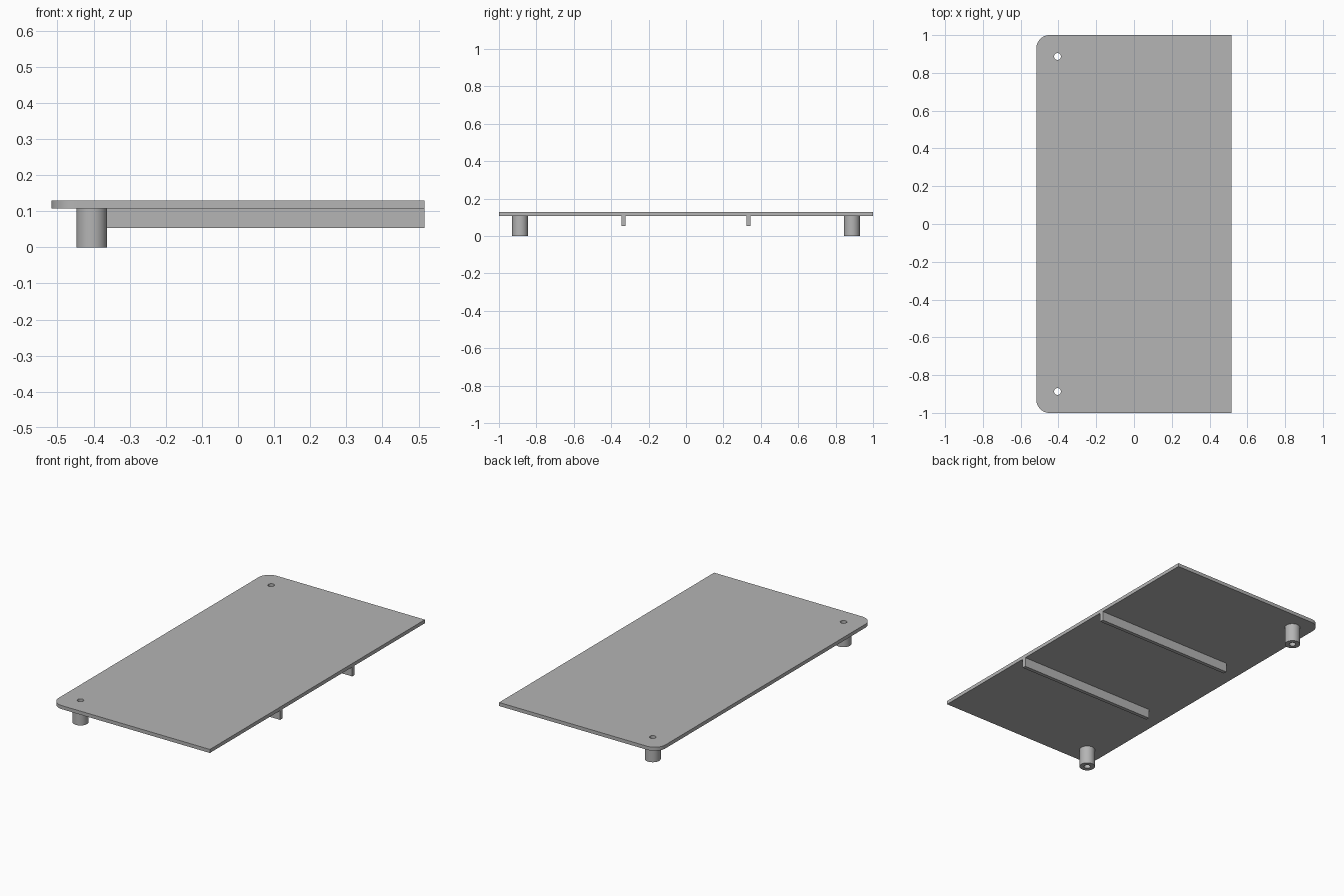
import bpy
import bmesh
from math import cos, sin, pi, radians

cube = bpy.data.objects.get("Cube")
if cube:
    bpy.data.objects.remove(cube, do_unlink=True)

HALF_X, HALF_Y = 0.517, 1.0
TOP, UNDER, RIB_BOTTOM = 0.129, 0.108, 0.053
CORNER = 0.07
POST_X, POST_Y, POST_R, HOLE_R = -0.405, 0.887, 0.0425, 0.018
RIB_START, RIB_Y, RIB_HALF = -0.38, 0.335, 0.011

grey = bpy.data.materials.new("plain grey")
grey.use_nodes = True
colour = (0.46, 0.46, 0.46, 1)
grey.diffuse_color = colour
grey.node_tree.nodes["Principled BSDF"].inputs["Base Color"].default_value = colour


def arc(cx, cy, r, start, sweep, steps):
    return [(cx + r * cos(start + sweep * i / steps),
             cy + r * sin(start + sweep * i / steps)) for i in range(steps + 1)]


def circle(cx, cy, r, sides=48):
    return arc(cx, cy, r, 0, 2 * pi, sides)[:-1]


def extrude_outline(name, loops, z0, z1):
    """Solid from an outer loop and any hole loops."""
    bm = bmesh.new()
    edges = []
    for loop in loops:
        verts = [bm.verts.new((x, y, z0)) for x, y in loop]
        edges += [bm.edges.new((v, verts[i - 1])) for i, v in enumerate(verts)]
    bmesh.ops.triangle_fill(bm, edges=edges, use_beauty=True)
    result = bmesh.ops.extrude_face_region(bm, geom=bm.faces[:], use_keep_orig=True)
    moved = [g for g in result["geom"] if isinstance(g, bmesh.types.BMVert)]
    bmesh.ops.translate(bm, verts=moved, vec=(0, 0, z1 - z0))
    bmesh.ops.recalc_face_normals(bm, faces=bm.faces[:])
    mesh = bpy.data.meshes.new(name)
    bm.to_mesh(mesh)
    bm.free()
    mesh.materials.append(grey)
    obj = bpy.data.objects.new(name, mesh)
    bpy.context.collection.objects.link(obj)
    bpy.ops.object.select_all(action="DESELECT")
    obj.select_set(True)
    bpy.context.view_layer.objects.active = obj
    bpy.ops.object.shade_smooth_by_angle(angle=radians(30))
    return obj


# Thin panel: two rounded corners, two screw holes
inner_x, inner_y = -HALF_X + CORNER, HALF_Y - CORNER
outline = [(HALF_X, -HALF_Y), (HALF_X, HALF_Y)]
outline += arc(inner_x, inner_y, CORNER, pi / 2, pi / 2, 12)
outline += arc(inner_x, -inner_y, CORNER, pi, pi / 2, 12)
holes = [circle(POST_X, s * POST_Y, HOLE_R) for s in (-1, 1)]
extrude_outline("panel", [outline] + holes, UNDER, TOP)

# Hollow posts and stiffening ribs beneath the panel
for side, s in (("front", -1), ("back", 1)):
    extrude_outline(side + "_post",
                    [circle(POST_X, s * POST_Y, POST_R),
                     circle(POST_X, s * POST_Y, HOLE_R)], 0, UNDER)
    y0, y1 = s * RIB_Y - RIB_HALF, s * RIB_Y + RIB_HALF
    extrude_outline(side + "_rib",
                    [[(RIB_START, y0), (HALF_X, y0), (HALF_X, y1), (RIB_START, y1)]],
                    RIB_BOTTOM, UNDER)
